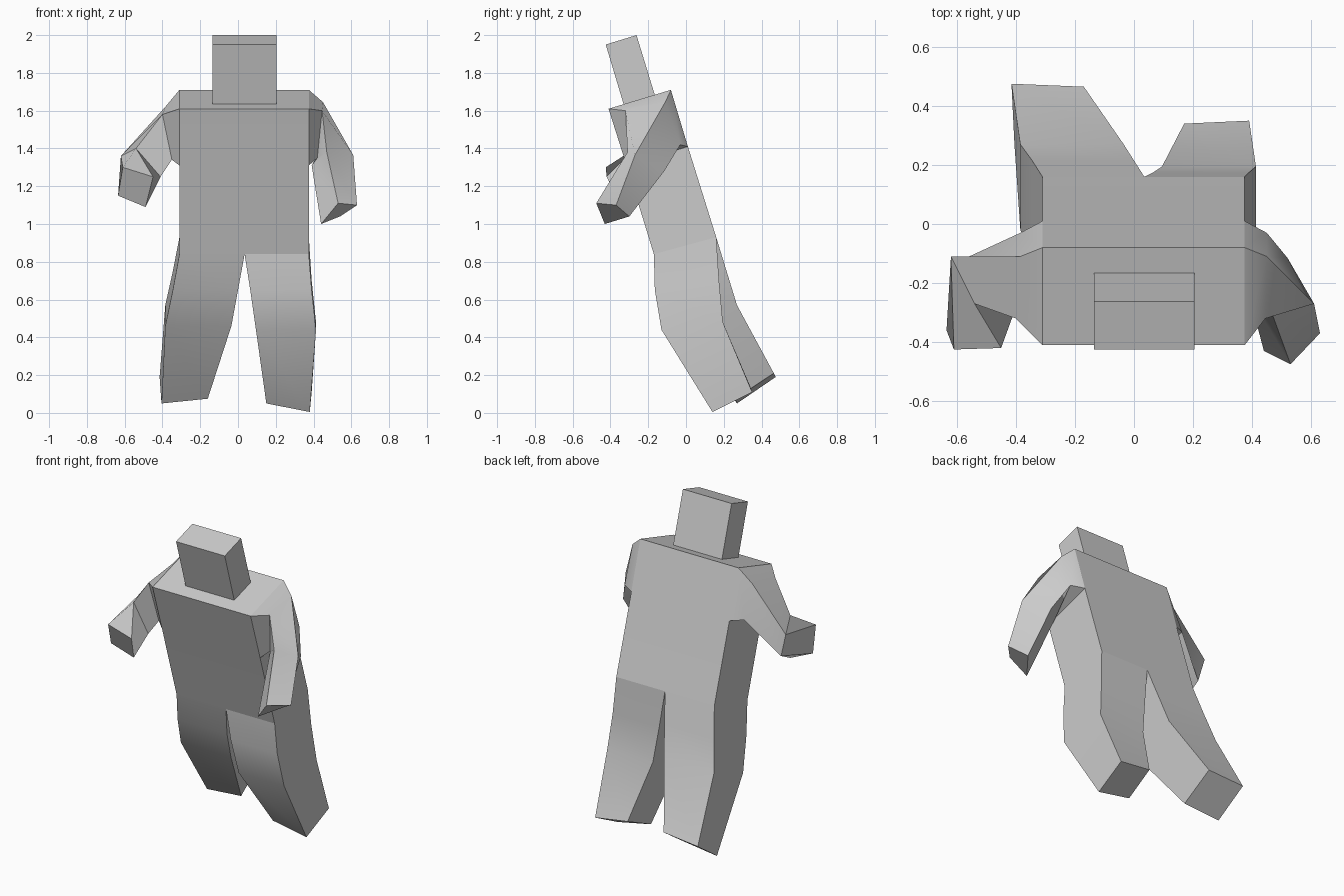
import bpy, bmesh, math

if "Cube" in bpy.data.objects:
    bpy.data.objects.remove(bpy.data.objects["Cube"])


def loft(name, rings, start=True, end=True, skip=()):
    """Join four-cornered rings into a tube; skip holds (segment, side) openings."""
    bm = bmesh.new()
    vs = [[bm.verts.new(p) for p in r] for r in rings]
    for s in range(len(vs) - 1):
        for i in range(4):
            if (s, i) not in skip:
                j = (i + 1) % 4
                bm.faces.new((vs[s][i], vs[s][j], vs[s + 1][j], vs[s + 1][i]))
    if start:
        bm.faces.new(vs[0])
    if end:
        bm.faces.new(vs[-1])
    bmesh.ops.recalc_face_normals(bm, faces=bm.faces)
    me = bpy.data.meshes.new(name)
    bm.to_mesh(me)
    bm.free()
    ob = bpy.data.objects.new(name, me)
    bpy.context.collection.objects.link(ob)
    bpy.ops.object.select_all(action='DESELECT')
    ob.select_set(True)
    bpy.context.view_layer.objects.active = ob
    bpy.ops.object.shade_smooth_by_angle(angle=math.radians(35))
    return ob


def ring(x0, x1, front, back):
    """Rectangular section: front edge and back edge given as (y, z)."""
    return [(x0, *front), (x1, *front), (x1, *back), (x0, *back)]


XL, XR, XM = -0.31, 0.375, 0.035
SHO_F, SHO_B = (-0.41, 1.61), (-0.08, 1.71)
PIT_F, PIT_B = (-0.315, 1.31), (0.01, 1.41)
HIP_F, HIP_B = (-0.17, 0.84), (0.16, 0.93)

# Leaning torso, open where the arms and legs join
loft("torso", [ring(XL, XR, SHO_F, SHO_B), ring(XL, XR, PIT_F, PIT_B),
               ring(XL, XR, HIP_F, HIP_B)], end=False, skip={(0, 1), (0, 3)})

# Legs: hip, thigh, knee, foot
loft("leg_right", [ring(XM, XR, HIP_F, HIP_B),
                   ring(0.065, 0.39, (-0.165, 0.65), (0.175, 0.70)),
                   ring(0.095, 0.413, (-0.13, 0.44), (0.195, 0.48)),
                   [(0.15, 0.135, 0.05), (0.38, 0.14, 0.005),
                    (0.39, 0.35, 0.11), (0.17, 0.34, 0.14)]], start=False)
loft("leg_left", [ring(XL, XM, HIP_F, HIP_B),
                  ring(-0.345, 0.0, (-0.11, 0.65), (0.215, 0.75)),
                  ring(-0.385, -0.035, (-0.02, 0.46), (0.27, 0.57)),
                  [(-0.405, 0.27, 0.05), (-0.16, 0.26, 0.075),
                   (-0.17, 0.465, 0.21), (-0.415, 0.475, 0.19)]], start=False)


# Arms: torso opening, shoulder, elbow, hand
def arm_root(x):
    return [(x, *SHO_F), (x, *SHO_B), (x, *PIT_B), (x, *PIT_F)]


loft("arm_right", [arm_root(XR),
                   [(0.445, -0.32, 1.60), (0.45, -0.11, 1.645),
                    (0.45, -0.03, 1.42), (0.42, -0.28, 1.35)],
                   [(0.47, -0.31, 1.38), (0.61, -0.27, 1.365),
                    (0.52, -0.115, 1.28), (0.39, -0.24, 1.31)],
                   [(0.53, -0.475, 1.11), (0.63, -0.37, 1.10),
                    (0.54, -0.30, 1.04), (0.44, -0.43, 1.0)]], start=False)
loft("arm_left", [arm_root(XL),
                  [(-0.40, -0.32, 1.58), (-0.385, -0.11, 1.62),
                   (-0.385, -0.03, 1.42), (-0.35, -0.29, 1.34)],
                  [(-0.54, -0.27, 1.40), (-0.62, -0.11, 1.36),
                   (-0.58, -0.12, 1.21), (-0.41, -0.31, 1.25)],
                  [(-0.45, -0.42, 1.25), (-0.61, -0.425, 1.30),
                   (-0.635, -0.36, 1.15), (-0.49, -0.34, 1.09)]], start=False)

# Tilted box head sunk slightly into the torso
loft("head", [ring(-0.135, 0.205, (-0.32, 1.60), (-0.155, 1.65)),
              ring(-0.135, 0.205, (-0.425, 1.95), (-0.262, 2.0))])
